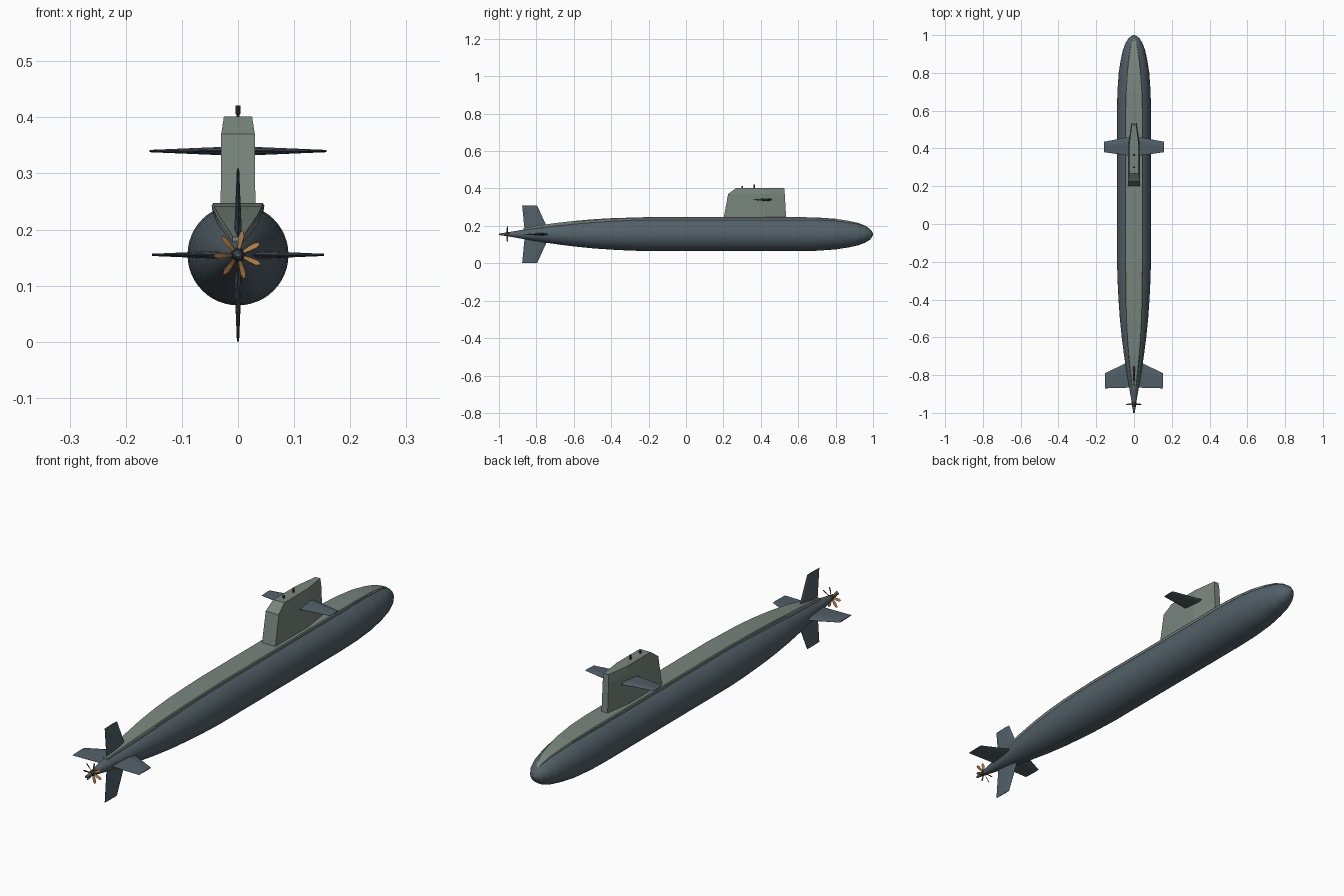
import bpy, bmesh, math
from mathutils import Matrix, Vector

if "Cube" in bpy.data.objects:
    bpy.data.objects.remove(bpy.data.objects["Cube"])

AXIS = 0.155  # height of the hull centre line


def material(name, rgb):
    m = bpy.data.materials.new(name)
    m.use_nodes = True
    m.diffuse_color = (*rgb, 1)
    bsdf = next(n for n in m.node_tree.nodes if n.type == 'BSDF_PRINCIPLED')
    bsdf.inputs["Base Color"].default_value = (*rgb, 1)
    return m


HULL = material("blue grey hull", (0.085, 0.118, 0.14))
DECK = material("green grey deck", (0.19, 0.235, 0.205))
BRONZE = material("bronze", (0.42, 0.2, 0.06))
DARK = material("dark metal", (0.035, 0.045, 0.05))


def loft(name, rings, mat):
    """Skin a list of equal-length point rings and cap both ends."""
    bm = bmesh.new()
    vs = [[bm.verts.new(p) for p in ring] for ring in rings]
    n = len(vs[0])
    for a, b in zip(vs, vs[1:]):
        for i in range(n):
            j = (i + 1) % n
            bm.faces.new((a[i], a[j], b[j], b[i]))
    bm.faces.new(vs[0])
    bm.faces.new(vs[-1])
    bmesh.ops.recalc_face_normals(bm, faces=bm.faces)
    mesh = bpy.data.meshes.new(name)
    bm.to_mesh(mesh)
    bm.free()
    mesh.materials.append(mat)
    ob = bpy.data.objects.new(name, mesh)
    bpy.context.collection.objects.link(ob)
    return ob


def circle(r, n=48):
    return [(r * math.cos(math.tau * i / n), r * math.sin(math.tau * i / n)) for i in range(n)]


# Hull: turned body, stern to bow
profile = [(-1, .004), (-.95, .011), (-.87, .025), (-.8, .037), (-.7, .052),
           (-.6, .065), (-.5, .075), (-.4, .082), (-.3, .087), (-.2, .09),
           (.6, .09), (.7, .088), (.8, .081), (.87, .07), (.92, .059),
           (.96, .044), (.983, .029), (.995, .015), (1, .003)]
loft("hull", [[(x, y, AXIS + z) for x, z in circle(r)] for y, r in profile], HULL)

# Deck casing: flat strip along the top of the hull (y, half width, top height)
stations = [(-.87, .01, .187), (-.8, .018, .2), (-.7, .029, .215), (-.6, .037, .226),
            (-.5, .042, .235), (-.4, .045, .241), (-.2, .047, .247), (.6, .047, .247),
            (.7, .044, .245), (.8, .037, .238), (.87, .029, .227), (.92, .021, .216),
            (.96, .012, .2), (.98, .004, .186)]
loft("deck_casing", [[(w * .94, y, t), (w, y, t - .004), (w * .9, y, t - .035),
                      (-w * .9, y, t - .035), (-w, y, t - .004), (-w * .94, y, t)]
                     for y, w, t in stations], DECK)

# Sail: (height, aft end, front end, half width)
levels = [(.235, .2, .536, .031), (.37, .225, .528, .03), (.402, .268, .525, .025)]
loft("sail", [[(w, a, z), (w, .42, z), (w * .45, f, z),
               (-w * .45, f, z), (-w, .42, z), (-w, a, z)] for z, a, f, w in levels], DECK)


def fin(name, direction, root, tip, origin):
    """Tapered fin; root and tip are (reach, trailing y, leading y, half thickness)."""
    out = Vector(direction)
    thick = out.cross(Vector((0, 1, 0)))
    section = [(0, .1), (.35, .65), (.7, 1), (.9, .7), (1, .1)]
    section += [(c, -t) for c, t in reversed(section)]
    rings = [[Vector(origin) + out * d + thick * (t * h) + Vector((0, a + (b - a) * c, 0))
              for c, t in section] for d, a, b, h in (root, tip)]
    return loft(name, rings, HULL)


# Control surfaces
for side, s in (("left", 1), ("right", -1)):
    fin(side + "_sail_plane", (s, 0, 0), (.015, .36, .462, .008), (.158, .38, .436, .002), (0, 0, .34))
    fin(side + "_stern_plane", (s, 0, 0), (.01, -.866, -.72, .008), (.153, -.87, -.79, .002), (0, 0, AXIS))
for side, s in (("upper", 1), ("lower", -1)):
    fin(side + "_rudder", (0, 0, s), (.01, -.862, -.73, .008), (.154, -.876, -.796, .002), (0, 0, AXIS))

# Masts with small heads
for name, y, top in (("periscope", .365, .421), ("radio_mast", .3, .414)):
    loft(name, [[(x, y + v, z) for x, v in circle(r, 10)]
                for z, r in ((.39, .003), (top - .009, .003), (top - .008, .0045), (top, .004))], DARK)

# Propeller: hub and seven twisted blades
loft("propeller_hub", [[(x, y, AXIS + z) for x, z in circle(r, 16)]
                       for y, r in ((-.97, .009), (-.94, .0135))], DARK)
for i in range(7):
    turn = Matrix.Rotation(math.radians(75) + math.tau * i / 7, 3, 'Y')
    rings = []
    for reach, half, twist in ((.006, .003, 50), (.022, .005, 40), (.035, .0055, 32), (.043, .002, 28)):
        a = math.radians(twist)
        chord = Vector((0, math.sin(a), math.cos(a))) * half
        face = Vector((0, math.cos(a), -math.sin(a))) * .0008
        rings.append([turn @ (Vector((reach, 0, 0)) + p) + Vector((0, -.955, AXIS))
                      for p in (chord + face, chord - face, -chord - face, face - chord)])
    loft("propeller_blade_%d" % (i + 1), rings, BRONZE)
